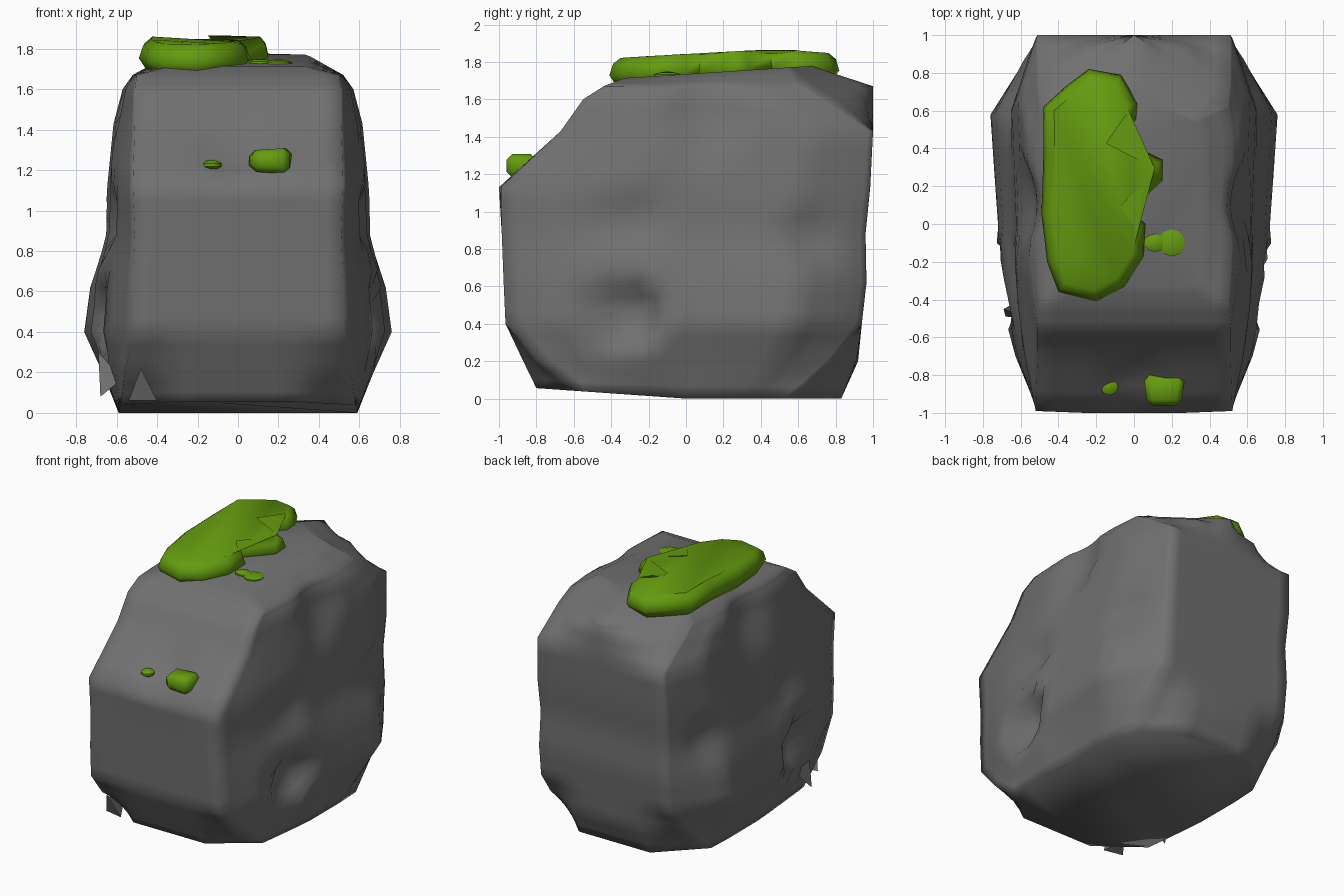
import bpy, bmesh, math
from mathutils import Vector

cube = bpy.data.objects.get("Cube")
if cube:
    bpy.data.objects.remove(cube, do_unlink=True)


def material(name, colour):
    m = bpy.data.materials.new(name)
    m.use_nodes = True
    m.diffuse_color = colour
    m.node_tree.nodes["Principled BSDF"].inputs["Base Color"].default_value = colour
    return m


STONE = material("grey stone", (0.165, 0.165, 0.165, 1))
MOSS = material("green moss", (0.13, 0.33, 0.005, 1))


def finish(bm, name, mat, angle=60):
    bmesh.ops.recalc_face_normals(bm, faces=bm.faces)
    mesh = bpy.data.meshes.new(name)
    bm.to_mesh(mesh)
    bm.free()
    mesh.materials.append(mat)
    ob = bpy.data.objects.new(name, mesh)
    bpy.context.collection.objects.link(ob)
    bpy.ops.object.select_all(action='DESELECT')
    ob.select_set(True)
    bpy.context.view_layer.objects.active = ob
    bpy.ops.object.shade_smooth_by_angle(angle=math.radians(angle))
    return ob


def loft(bm, rings):
    loops = [[bm.verts.new(p) for p in ring] for ring in rings]
    n = len(loops[0])
    for a, b in zip(loops, loops[1:]):
        for i in range(n):
            j = (i + 1) % n
            bm.faces.new((a[i], a[j], b[j], b[i]))
    bm.faces.new(loops[0][::-1])
    bm.faces.new(loops[-1])


# Boulder outlines: height, front y, back y, corner half width, widest half width,
# front bow, back bow at quarter points, back bow at the middle
LEVELS = [(0.0, -0.54, 0.54, 0.58, 0.59, 0.26, 0.29, 0.29),
          (0.2, -0.78, 0.77, 0.56, 0.67, 0.09, 0.14, 0.15),
          (0.4, -0.965, 0.94, 0.52, 0.76, 0, 0, 0),
          (0.62, -0.975, 0.965, 0.52, 0.73, 0, 0, 0),
          (0.88, -0.985, 0.96, 0.51, 0.66, 0, 0, 0),
          (1.13, -0.99, 0.985, 0.52, 0.645, 0.01, 0, 0),
          (1.43, -0.67, 1.0, 0.51, 0.615, 0, 0, 0),
          (1.6, -0.55, 0.75, 0.51, 0.57, 0, 0.19, 0.25),
          (1.67, -0.44, 0.63, 0.5, 0.52, 0, 0.18, 0.37),
          (1.735, -0.33, 0.55, 0.33, 0.36, 0, 0.06, 0.12)]
# Side bulge from front to back: (fraction of depth, share of the bulge)
BULGE = [(0.0, 0.0), (0.14, 0.45), (0.36, 0.92), (0.5, 0.83), (0.66, 0.92),
         (0.81, 1.0), (0.95, 0.3), (1.0, 0.0)]


def outline(z, front, back, base, half, front_bow, back_bow, back_peak):
    side = [(base + (half - base) * b, front + (back - front) * t) for t, b in BULGE]
    quarter = base / 2
    pts = side + [(quarter, back + back_bow), (0, back + back_peak), (-quarter, back + back_bow)]
    pts += [(-x, y) for x, y in reversed(side)]
    pts += [(x, front - front_bow) for x in (-quarter, 0, quarter)]
    tilt = 0.065 if z > 1.7 else 0
    lift = 0.07 if z == 0 else 0
    return [(x, y, z + tilt * y + lift * max(0, -y)) for x, y in pts]


bm = bmesh.new()
loft(bm, [outline(*lv) for lv in LEVELS])
bmesh.ops.subdivide_edges(bm, edges=bm.edges[:], cuts=2, use_grid_fill=True)

# Dents: centre, radius, push; the side ones are mirrored
SIDE_DENTS = [((0.74, -0.34, 0.45), 0.22, (-0.17, 0.06, 0)),
              ((0.66, -0.3, 0.95), 0.2, (-0.06, 0, 0)),
              ((0.66, 0.65, 0.86), 0.18, (-0.05, 0, 0)),
              ((0.6, 0.1, 1.5), 0.25, (-0.06, 0, 0))]
DENTS = [((0, -0.86, 1.28), 0.2, (0, 0.04, -0.03))]
for (x, y, z), radius, (px, py, pz) in SIDE_DENTS:
    DENTS += [((s * x, y, z), radius, (s * px, py, pz)) for s in (1, -1)]
for centre, radius, push in DENTS:
    for v in bm.verts:
        d = (v.co - Vector(centre)).length / radius
        if d < 1:
            v.co += Vector(push) * (1 - d * d)
finish(bm, "boulder", STONE, 120)


# Loose stone chips at the lower front corner
def chip(name, points):
    bm = bmesh.new()
    verts = [bm.verts.new(p) for p in points]
    bmesh.ops.convex_hull(bm, input=verts)
    finish(bm, name, STONE, 20)


chip("side_chip", [(-0.68, -0.49, 0.08), (-0.69, -0.45, 0.3), (-0.57, -0.5, 0.17), (-0.6, -0.4, 0.2)])
chip("front_chip", [(-0.54, -0.76, 0.06), (-0.4, -0.79, 0.06), (-0.48, -0.84, 0.22), (-0.47, -0.66, 0.1)])

# Main moss cushion on top
EDGE = [(-.48, .62), (-.36, .73), (-.24, .82), (-.07, .79), (.02, .64), (.01, .55),
        (-.1, .46), (.15, .34), (.15, .23), (-.02, .07), (.06, 0), (.05, -.17),
        (-.05, -.33), (-.2, -.41), (-.4, -.36), (-.46, -.2), (-.49, .05), (-.48, .35)]


def moss_ring(amount, z):
    pts, ring = EDGE[::-1], []
    for i, (x, y) in enumerate(pts):
        along = (Vector(pts[(i + 1) % len(pts)]) - Vector(pts[i - 1])).normalized()
        height = z + 0.05 * min(y, 0.5) - 0.06 * max(0, y - 0.5)
        ring.append((x - along.y * amount, y + along.x * amount, height))
    return ring


bm = bmesh.new()
loft(bm, [moss_ring(0.04, 1.69), moss_ring(0.0, 1.75), moss_ring(0.02, 1.81),
          moss_ring(0.06, 1.842)])
bmesh.ops.triangulate(bm, faces=[f for f in bm.faces if len(f.verts) > 4],
                      ngon_method='EAR_CLIP')
finish(bm, "moss_cushion", MOSS, 70)


# Small moss tufts
def tuft(name, location, size, segments=8):
    bm = bmesh.new()
    bmesh.ops.create_uvsphere(bm, u_segments=segments, v_segments=5, radius=1)
    for v in bm.verts:
        v.co = Vector([c * s for c, s in zip(v.co, size)]) + Vector(location)
    finish(bm, name, MOSS, 50)


tuft("top_tuft_large", (0.2, -0.1, 1.727), (0.075, 0.075, 0.02), 10)
tuft("top_tuft_small", (0.11, -0.1, 1.73), (0.06, 0.05, 0.02), 10)
tuft("front_tuft_small", (-0.13, -0.86, 1.225), (0.05, 0.05, 0.025))

# Blocky moss tuft on the front slope, wider towards the back
bm = bmesh.new()
bmesh.ops.create_cube(bm, size=1)
for v in bm.verts:
    width = 0.22 if v.co.y > 0 else 0.18
    height = 0.13 if v.co.x > 0 else 0.105
    v.co = Vector((v.co.x * width, v.co.y * 0.16, v.co.z * height))
bmesh.ops.bevel(bm, geom=bm.edges[:], offset=0.03, segments=1, affect='EDGES')
bmesh.ops.translate(bm, verts=bm.verts, vec=(0.16, -0.88, 1.245))
finish(bm, "front_tuft_large", MOSS, 50)
